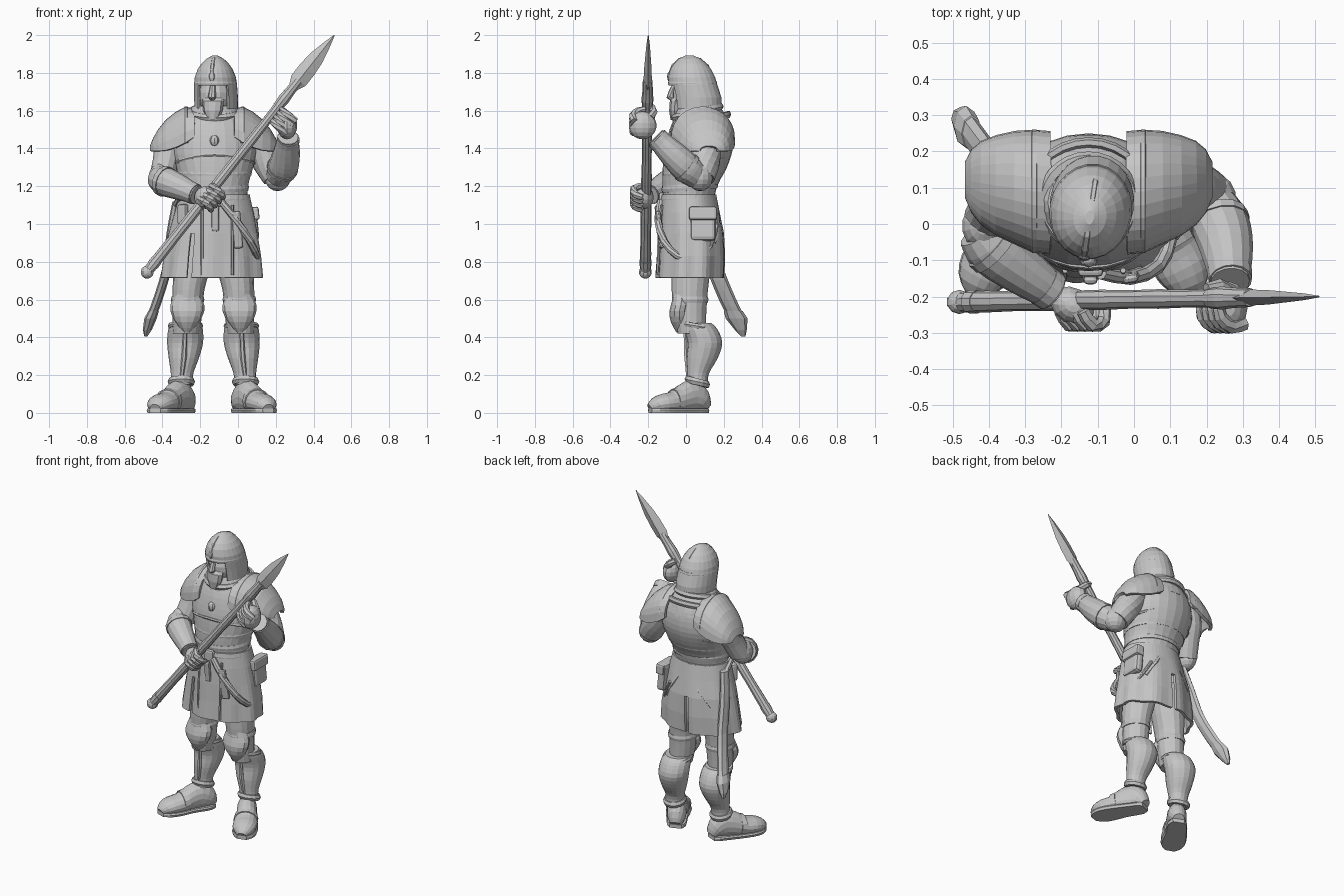
import bpy, bmesh, math
from mathutils import Vector as V

steel = bpy.data.materials.new("plain_grey")
steel.diffuse_color = (0.56, 0.56, 0.56, 1)
CX = -0.13                                   # body centre line


def finish(name, bm, solid=0, bevel=0):
    bmesh.ops.recalc_face_normals(bm, faces=bm.faces[:])
    me = bpy.data.meshes.new(name)
    bm.to_mesh(me)
    bm.free()
    me.materials.append(steel)
    ob = bpy.data.objects.new(name, me)
    bpy.context.collection.objects.link(ob)
    if solid:
        m = ob.modifiers.new("thickness", "SOLIDIFY")
        m.thickness, m.offset = solid, 0
    if bevel:
        m = ob.modifiers.new("soft_edges", "BEVEL")
        m.width, m.segments = bevel, 2
    return ob


def flow(pts, m=3):
    """Smooth a row of path points, radii included."""
    pts = [p if len(p) == 5 else p + (p[3],) for p in pts]
    out = []
    for i in range(len(pts) - 1):
        p0, p1, p2, p3 = pts[max(i - 1, 0)], pts[i], pts[i + 1], pts[min(i + 2, len(pts) - 1)]
        for j in range(m):
            t = j / m
            out.append(tuple(.5 * (2 * b + (c - a) * t + (2 * a - 5 * b + 4 * c - d) * t * t
                                   + (3 * b - a - 3 * c + d) * t ** 3) for a, b, c, d in zip(p0, p1, p2, p3)))
    return out + [pts[-1]]


def tube(name, pts, n=14, axis=None, closed=False, cap=True, ripple=None,
         skip=None, solid=0, zlim=(-9, 9)):
    """Loft ellipses (x, y, z, r1[, r2]) along a path."""
    bm, rings, N = bmesh.new(), [], len(pts)
    P = [V(p[:3]) for p in pts]
    whole = (P[-1] - P[0]).normalized() if not closed else V((1, 0, 0))
    ref = V((0, 1, 0)) if axis or abs(whole.z) > 0.9 else V((0, 0, 1))
    for i, p in enumerate(pts):
        a, b = (P[i - 1], P[(i + 1) % N]) if closed else (P[max(i - 1, 0)], P[min(i + 1, N - 1)])
        t = V((0, 0, 1)) if axis else (b - a).normalized()
        u = t.cross(ref).normalized()
        v = u.cross(t)
        ring = []
        for k in range(n):
            ang = 2 * math.pi * k / n
            s = ripple(i, ang) if ripple else 1
            c = P[i] + (u * math.cos(ang) * p[3] + v * math.sin(ang) * p[-1]) * s
            c.z = min(max(c.z, zlim[0]), zlim[1])
            ring.append(bm.verts.new(c))
        rings.append(ring)
    for i in range(N if closed else N - 1):
        for k in range(n):
            if skip and skip(i, k):
                continue
            a, b = rings[i], rings[(i + 1) % N]
            bm.faces.new((a[k], a[(k + 1) % n], b[(k + 1) % n], b[k]))
    if cap and not closed:
        bm.faces.new(rings[0])
        bm.faces.new(rings[-1])
    return finish(name, bm, solid)


def band(name, x, y, z, rx, ry, r, h=None, tilt=0, wave=0, n=28):
    """Closed rim around a vertical axis; tilt lowers the front."""
    pts = []
    for k in range(n):
        a = 2 * math.pi * k / n
        pts.append((x + rx * math.cos(a), y + ry * math.sin(a),
                    z + tilt * math.sin(a) - wave * math.cos(2 * a), r, h or r))
    return tube(name, pts, 6, closed=True)


def ball(name, loc, size, seg=14, rot=0):
    bm = bmesh.new()
    bmesh.ops.create_uvsphere(bm, u_segments=seg, v_segments=9, radius=1)
    for v in bm.verts:
        v.co = V((v.co.x * size[0], v.co.y * size[1], v.co.z * size[2]))
    ob = finish(name, bm)
    ob.location, ob.rotation_euler = loc, (0, 0, rot)
    return ob


def box(name, loc, size, rot=(0, 0, 0), bevel=0.012):
    bm = bmesh.new()
    bmesh.ops.create_cube(bm, size=1)
    for v in bm.verts:
        v.co = V([v.co[i] * size[i] for i in range(3)])
    ob = finish(name, bm, bevel=bevel)
    ob.location, ob.rotation_euler = loc, rot
    return ob


# Torso with breastplate edge and waist wrap
tube("torso", flow([(-.125, .015, 1.1, .175, .13), (-.125, .02, 1.2, .178, .145), (-.125, .047, 1.3, .205, .17),
                    (-.125, .068, 1.4, .228, .18), (-.125, .078, 1.5, .212, .165), (-.125, .078, 1.57, .17, .135)]),
     24, axis="Z")
band("breastplate_edge", -.125, .055, 1.345, .21, .172, .009, wave=.022)
for i, z in enumerate((1.195, 1.275)):
    band(f"waist_wrap_{i}", -.125, .02 + .02 * i, z, .176 + .016 * i, .143 + .016 * i, .007, .02, .012)
band("belt", -.125, .015, 1.13, .182, .14, .01, .03)
box("belt_buckle", (-.12, -.13, 1.13), (.07, .03, .075))

# Cowl draped around the neck
tube("cowl", flow([(-.125, .082, 1.49, .19, .163), (-.125, .08, 1.545, .172, .15), (-.125, .073, 1.59, .14, .13),
                   (-.125, .062, 1.625, .112, .108)]), 22, axis="Z",
     ripple=lambda i, a: 1 + .012 * math.sin(5 * a + i))
band("cowl_upper_fold", -.125, .06, 1.592, .122, .12, .02, .02, .03)
band("cowl_lower_fold", -.125, .077, 1.535, .162, .148, .014, .02, .045)
ball("cowl_clasp", (-.125, -.1, 1.44), (.025, .02, .03), 8)

# Skirt with folds and slits at front and back
tube("skirt", [(-.125, .015, 1.15, .178, .137), (-.125, .02, 1.06, .2, .15), (-.13, .027, .95, .225, .165),
               (-.132, .028, .83, .246, .17), (-.135, .023, .715, .258, .172)], 56, axis="Z", cap=False,
     ripple=lambda i, a: 1 + .009 * i * math.cos(9 * a + .6), solid=.018,
     skip=lambda i, k: i >= 2 and k in (13, 46))
for i, x in enumerate((-.19, -.03)):
    tube(f"skirt_front_seam_{i}", [(x, -.128, 1.1, .008), (x, -.145, .9, .008), (x, -.15, .73, .008)], 6)
for i, s in enumerate((-1, 1)):
    tube(f"skirt_back_drape_{i}", flow([(-.11 + s * .03, .155, 1.09, .012), (-.12 + s * .09, .168, 1.0, .014),
                                        (-.13 + s * .16, .148, .9, .012)], 2), 6)
box("belt_tab", (-.12, -.148, 1.03), (.04, .025, .14), (.1, 0, 0))
box("short_pouch", (-.29, -.085, 1.05), (.055, .04, .11), (0, 0, -.6))
box("hanging_strap", (-.005, -.14, .97), (.05, .025, .2), (.1, -.1, .15))
box("side_pouch", (.078, .09, 1.0), (.055, .135, .18), (0, -.1, 0), .02)
box("side_pouch_flap", (.083, .09, 1.055), (.058, .148, .07), (0, -.1, 0))
tube("slung_sash", flow([(-.09, -.135, 1.12, .018), (-.01, -.148, 1.02, .02), (.065, -.118, .91, .02),
                         (.1, -.045, .83, .018), (.105, .05, .815, .01), (.065, .13, .88, .01),
                         (0, .165, 1.0, .01)], 2), 8)


def side_x(x, s):
    return x if s < 0 else 2 * CX - x


# Pauldrons: arched tapering shells with a rim and a buckle
def pauldron(s, tag):
    bm, rows = bmesh.new(), []
    for d, cy, ry, top, low in ((.105, .086, .16, 1.6, 1.46), (.15, .09, .16, 1.612, 1.43), (.2, .1, .147, 1.585, 1.405),
                                (.25, .106, .13, 1.545, 1.39), (.29, .113, .108, 1.495, 1.385),
                                (.315, .118, .082, 1.452, 1.385), (.332, .122, .045, 1.41, 1.385)):
        rows.append([bm.verts.new((-.125 + s * d, cy + ry * math.cos(a), low + (top - low) * math.sin(a) ** .8))
                     for a in [math.pi * min(k, 13.999) / 14 for k in range(15)]])
    for p, q in zip(rows, rows[1:]):
        for k in range(14):
            bm.faces.new((p[k], p[k + 1], q[k + 1], q[k]))
    tube(f"pauldron_rim_{tag}", [tuple(v.co) + (.012,) for v in rows[1]], 6)
    finish(f"pauldron_{tag}", bm, .02)
    ball(f"pauldron_buckle_{tag}", (-.125 + s * .14, .24, 1.47), (.03, .018, .035), 8)


for s, tag in ((-1, "right"), (1, "left")):
    X = lambda x: side_x(x, s)
    pauldron(s, tag)
    # Legs
    tube(f"thigh_{tag}", flow([(X(-.275), .03, .42, .07, .075), (X(-.268), .022, .52, .078, .085),
                               (X(-.262), .02, .65, .084, .096), (X(-.24), .028, .8, .1, .105),
                               (X(-.23), .03, .95, .09, .1)]), 16, axis="Z")
    tube(f"greave_{tag}", flow([(X(-.3), .06, .15, .058, .055), (X(-.296), .064, .21, .06, .058),
                                (X(-.287), .085, .29, .08, .083), (X(-.28), .1, .37, .095, .092),
                                (X(-.278), .078, .44, .092, .09), (X(-.276), .055, .475, .08, .08)]), 16, axis="Z")
    band(f"greave_cuff_{tag}", X(-.278), .06, .46, .084, .083, .01, .014, -.015, n=16)
    tube(f"greave_ridge_{tag}", [(X(-.298), .01, .19, .01), (X(-.285), .003, .3, .014),
                                 (X(-.278), -.005, .46, .01)], 6)
    tube(f"knee_guard_{tag}", flow([(X(-.27), -.02, .425, .02, .03), (X(-.27), -.032, .48, .062, .048),
                                    (X(-.268), -.035, .54, .09, .053), (X(-.268), -.022, .6, .08, .05),
                                    (X(-.268), -.035, .675, .025, .035)], 2), 12, axis="Z")
    band(f"knee_strap_{tag}", X(-.267), .022, .6, .08, .088, .009, .02, n=16)
    # Boots, the right one turned out a little further
    out = 1.12 if s < 0 else 1
    foot = [(-.262, .108, .035, .03), (-.275, .078, .056, .065), (-.302, .035, .06, .09),
            (-.335, -.015, .064, .078), (-.365, -.07, .072, .058), (-.392, -.12, .073, .052),
            (-.41, -.16, .058, .042), (-.42, -.19, .028, .025)]
    foot = [(X(-.262 + (x + .262) * out), y, w, h) for x, y, w, h in foot]
    tube(f"boot_{tag}", flow([(x, y, h * .95, w, h) for x, y, w, h in foot], 2), 16, zlim=(.0, 9))
    tube(f"boot_sole_{tag}", flow([(x, y, .015, w + .003, .04) for x, y, w, h in foot], 2), 16, zlim=(0, .024))
    (xa, ya, wa, ha), (xb, yb, wb, hb) = foot[3], foot[4]
    tube(f"boot_strap_{tag}", [(xa + (xb - xa) * t, ya + (yb - ya) * t, .068 - .006 * t, .071 + .005 * t, .076 - .012 * t)
                               for t in (.4, .9)], 14, zlim=(.01, 9))
    band(f"boot_cuff_{tag}", X(-.3), .06, .165, .058, .054, .015, .02, -.015, n=14)

# Helmet with open face, ridge, brow and neck guard
TURN = -.15
HX = -.12
hel = tube("helmet", [(0, .03, 1.61, .109, .125), (0, .025, 1.67, .11, .128), (0, .008, 1.735, .108, .124),
                      (0, .0, 1.775, .103, .12), (0, -.005, 1.815, .088, .105), (0, -.008, 1.845, .068, .083),
                      (0, -.01, 1.87, .042, .055), (0, -.012, 1.887, .01, .018)], 24, axis="Z", solid=.012,
           skip=lambda i, k: i < 2 and 15 <= k <= 20)
bm = bmesh.new()
bm.from_mesh(hel.data)
low = [f for f in bm.faces if len(f.verts) > 4 and f.calc_center_median().z < 1.65]
bmesh.ops.delete(bm, geom=low, context="FACES_ONLY")
bm.to_mesh(hel.data)
bm.free()
ridge = tube("helmet_ridge", [(0, -.116, 1.75, .01), (0, -.116, 1.79, .012), (0, -.098, 1.837, .012),
                              (0, -.062, 1.87, .012), (0, -.014, 1.884, .01), (0, .044, 1.87, .01),
                              (0, .083, 1.837, .01), (0, .109, 1.785, .008)], 6)
brow = band("helmet_brow", 0, .005, 1.745, .107, .125, .007, .014, n=24)
stud = ball("helmet_stud", (0, -.122, 1.78), (.016, .009, .025), 8)
skull = ball("face", (0, -.005, 1.68), (.088, .098, .1))
nose = tube("nose", [(0, -.09, 1.735, .014), (0, -.105, 1.7, .018), (0, -.114, 1.675, .022), (0, -.09, 1.655, .014)], 8)
beard = tube("beard", [(0, -.088, 1.55, .028, .025), (0, -.085, 1.6, .052, .035),
                       (0, -.08, 1.65, .058, .036), (0, -.065, 1.675, .052, .03)], 10, axis="Z")
for ob in (hel, ridge, brow, stud, skull, nose, beard):
    y = ob.location.y                        # offset parts swing with the head
    ob.rotation_euler.z = TURN
    ob.location = (HX - y * math.sin(TURN), .03 + y * math.cos(TURN), ob.location.z)

# Right arm, bent across the waist
tube("right_upper_arm", flow([(-.33, .1, 1.5, .075), (-.362, .085, 1.42, .078), (-.382, .05, 1.33, .07),
                              (-.405, .01, 1.24, .066)]), 14)
ball("right_elbow_guard", (-.415, -.005, 1.245), (.06, .07, .075), 14)
tube("right_bracer", flow([(-.425, -.02, 1.245, .064), (-.385, -.07, 1.225, .077), (-.3, -.135, 1.19, .066),
                           (-.22, -.19, 1.155, .05)]), 14)
tube("right_bracer_rim", [(-.4, -.055, 1.23, .081), (-.38, -.073, 1.222, .082)], 14)
tube("right_cuff", [(-.25, -.17, 1.168, .058), (-.225, -.188, 1.157, .056)], 14)
ball("right_hand", (-.17, -.225, 1.14), (.065, .05, .06), 12, -.5)
for i in range(4):
    x, z = -.178 + .021 * i, 1.1 + .022 * i
    tube(f"right_finger_{i}", flow([(x - .025, -.24, z + .035, .018), (x, -.278, z + .02, .02),
                                    (x + .03, -.268, z - .01, .02), (x + .035, -.23, z - .025, .016)], 2), 7)

# Left arm, raised to hold the shaft
tube("left_upper_arm", flow([(.07, .1, 1.5, .075), (.105, .105, 1.42, .08), (.155, .1, 1.33, .08),
                             (.2, .08, 1.25, .073)]), 14)
ball("left_elbow_guard", (.21, .075, 1.25), (.072, .068, .076), 14)
tube("left_bracer", flow([(.21, .06, 1.25, .068), (.238, .0, 1.3, .08), (.256, -.07, 1.37, .073),
                          (.265, -.16, 1.46, .054)]), 14)
tube("left_bracer_rim", [(.233, .015, 1.288, .083), (.238, -.003, 1.303, .084)], 14)
tube("left_cuff", [(.263, -.13, 1.43, .062), (.266, -.155, 1.455, .06)], 14)
ball("left_hand", (.26, -.23, 1.522), (.054, .074, .074), 12)
for i in range(4):
    x, z = .2 + .016 * i, 1.51 + .021 * i
    tube(f"left_finger_{i}", flow([(x + .055, -.275, z - .03, .02), (x + .02, -.282, z, .021),
                                   (x - .01, -.255, z + .025, .019), (x - .015, -.215, z + .035, .015)], 2), 7)
tube("left_thumb", [(.27, -.19, 1.56, .022), (.235, -.17, 1.595, .02), (.2, -.18, 1.62, .017)], 7)


# Spear
def at(z):
    return (-.485 + (z - .74) * .79, -.215 + (z - .74) * .012, z)


tube("spear_shaft", [at(.74 + .1 * i) + (.0285 - .0005 * i + .002 * (i % 2),) for i in range(11)], 10)
ball("spear_butt", at(.745), (.036, .034, .034), 10)
tube("spear_butt_collar", [at(.78) + (.032,), at(.81) + (.032,)], 10)
tube("spear_socket", [at(1.62) + (.028,), at(1.66) + (.032,), at(1.7) + (.028,), at(1.76) + (.026,)], 10)
tube("spear_blade", [at(1.72) + (.018, .024), at(1.76) + (.022, .047), at(1.82) + (.02, .047),
                     at(1.88) + (.015, .04), at(1.95) + (.009, .02), at(2.0) + (.002, .002)], 4)

# Sheathed sword at the right hip
tube("sword_sheath", flow([(-.325, .06, 1.12, .022, .035), (-.355, .1, .95, .024, .042), (-.378, .155, .76, .025, .045),
                           (-.425, .22, .6, .026, .046), (-.455, .26, .52, .026, .046)]), 8, axis="Z")
tube("sheath_tip", [(-.447, .25, .54, .028, .05), (-.463, .268, .5, .033, .058), (-.48, .29, .44, .024, .032),
                    (-.488, .303, .405, .008, .012)], 8, axis="Z")
tube("sword_grip", [(-.325, .055, 1.1, .022), (-.3, -.05, 1.15, .02), (-.27, -.115, 1.165, .022)], 8)
